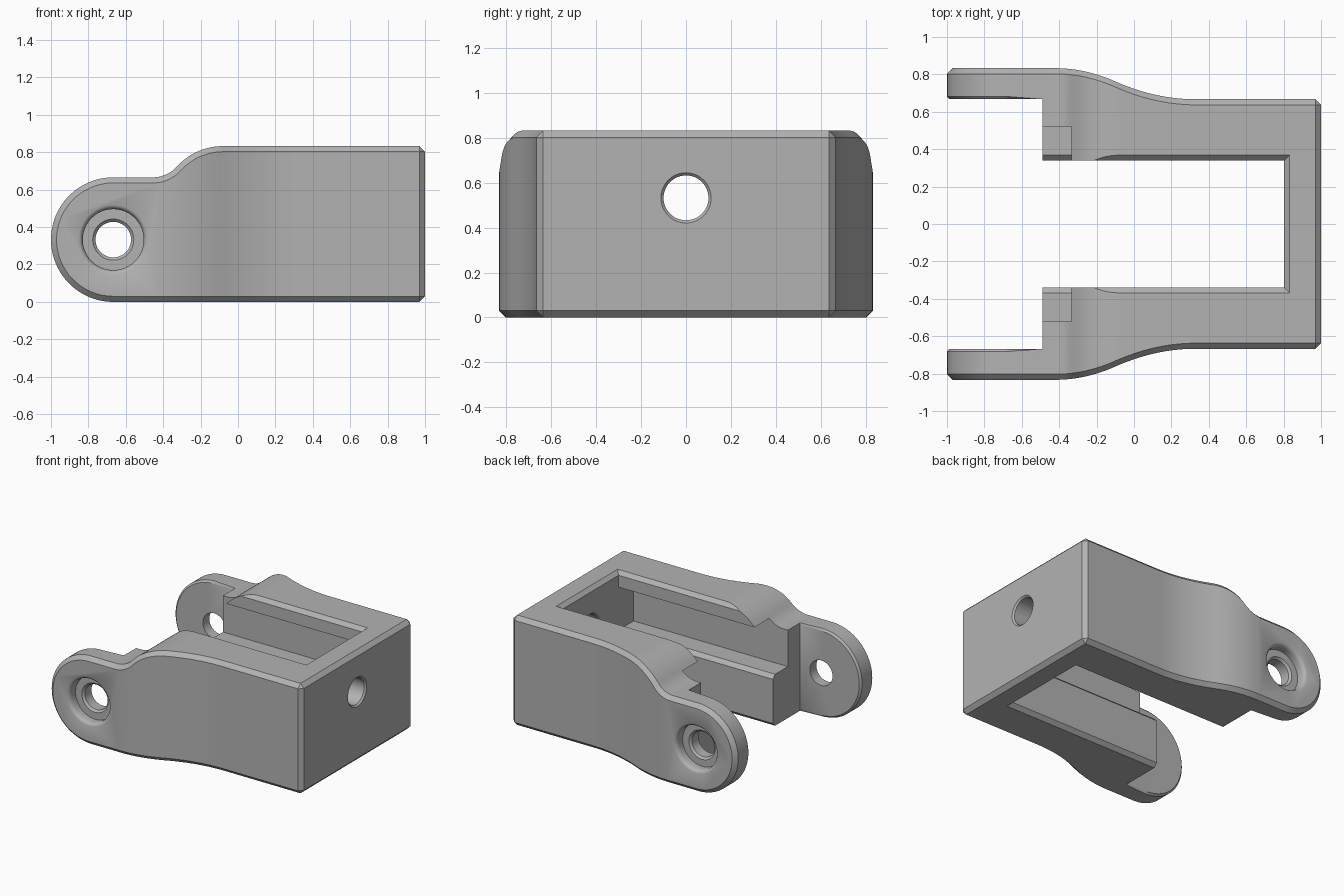
import bpy, bmesh, math
from mathutils import Vector, Matrix

old = bpy.data.objects.get("Cube")
if old:
    bpy.data.objects.remove(old, do_unlink=True)

ARM, HEIGHT, WIDE, STEP = 0.333, 0.833, 0.833, -0.49
CHAMFER, LIP = 0.03, 0.028
PIVOT = Vector((-0.667, 0, ARM))

grey = bpy.data.materials.new("plain_grey")
grey.use_nodes = True
colour = (0.45, 0.45, 0.45, 1)
grey.diffuse_color = colour
grey.node_tree.nodes["Principled BSDF"].inputs["Base Color"].default_value = colour


def make_object(name, bm):
    bmesh.ops.recalc_face_normals(bm, faces=bm.faces)
    mesh = bpy.data.meshes.new(name)
    bm.to_mesh(mesh)
    bm.free()
    obj = bpy.data.objects.new(name, mesh)
    bpy.context.collection.objects.link(obj)
    mesh.materials.append(grey)
    return obj


def arc(cx, cz, r, start, end, n):
    angles = [math.radians(start + (end - start) * i / n) for i in range(n + 1)]
    return [(cx + r * math.cos(a), cz + r * math.sin(a)) for a in angles]


def loft(name, rings):
    """Closed solid through equal-length rings of points."""
    bm = bmesh.new()
    loops = [[bm.verts.new(p) for p in ring] for ring in rings]
    n = len(loops[0])
    for a, b in zip(loops, loops[1:]):
        for i in range(n):
            j = (i + 1) % n
            bm.faces.new((a[i], a[j], b[j], b[i]))
    bm.faces.new(loops[0][::-1])
    bm.faces.new(loops[-1])
    return make_object(name, bm)


def lathe(name, profile, centre, axis, n=48):
    """Solid of revolution from (radius, distance along axis) pairs."""
    turn = Vector((0, 0, 1)).rotation_difference(Vector(axis)).to_matrix()
    rings = []
    for r, d in profile:
        rings.append([centre + turn @ Vector((r * math.cos(t), r * math.sin(t), d))
                      for t in (math.tau * i / n for i in range(n))])
    return loft(name, rings)


def cut(obj, cutter):
    mod = obj.modifiers.new("cut", 'BOOLEAN')
    mod.operation, mod.solver, mod.object = 'DIFFERENCE', 'EXACT', cutter
    bpy.context.view_layer.objects.active = obj
    bpy.ops.object.modifier_apply(modifier=mod.name)
    bpy.data.objects.remove(cutter, do_unlink=True)


def narrowing(x, x0=-0.42, l1=0.32, l2=0.43, total=0.166):
    """How far the outer side has moved inward at x (two blended arcs)."""
    slope = 2 * total / (l1 + l2)
    t = min(max(x - x0, 0), l1 + l2)
    if t < l1:
        return slope * t * t / (2 * l1)
    rest = l1 + l2 - t
    return total - slope * rest * rest / (2 * l2)


# Side profile: round pivot end, low arm, swept rise to the tall body
bend, r_low, r_high, crest = 48, 0.172, 0.333, -0.08
rise = (r_low + r_high) * math.sin(math.radians(bend))
profile = arc(PIVOT.x, ARM, ARM, 270, 90, 40)
profile += arc(crest - rise, 2 * ARM + r_low, r_low, 270, 270 + bend, 10)
profile += arc(crest, HEIGHT - r_high, r_high, 90 + bend, 90, 14)[1:]
profile += [(1, HEIGHT), (1, 0)]

bracket = loft("bracket_body", [[(x, y, z) for x, z in profile] for y in (-WIDE, WIDE)])

# Chamfer the outer rims and the closed end, then curve the sides inward
bm = bmesh.new()
bm.from_mesh(bracket.data)
edges = []
for e in bm.edges:
    a, b = (v.co for v in e.verts)
    if abs(a.y - b.y) < 0.001 or (a.x > 0.99 and b.x > 0.99):
        edges.append(e)
bmesh.ops.bevel(bm, geom=edges, offset=CHAMFER, segments=1, affect='EDGES')
for i in range(25):
    bmesh.ops.bisect_plane(bm, geom=bm.verts[:] + bm.edges[:] + bm.faces[:],
                           plane_co=(-0.42 + 0.75 * i / 24, 0, 0), plane_no=(1, 0, 0))
for v in bm.verts:
    v.co.y -= math.copysign(narrowing(v.co.x), v.co.y)
bm.to_mesh(bracket.data)
bm.free()


def rect(z, half, x1, x0=-0.7):
    return [(x0, -half, z), (x1, -half, z), (x1, half, z), (x0, half, z)]


# Gap between the pivot arms
cut(bracket, loft("arm_gap", [rect(z, 0.667, STEP, -1.2) for z in (-0.1, 1)]))

# Small chamfer on the inner rims of the arms
bm = bmesh.new()
bm.from_mesh(bracket.data)
rim = [e for e in bm.edges
       if all(abs(abs(v.co.y) - 0.667) < 0.001 and v.co.x < STEP + 0.001 for v in e.verts)
       and any(v.co.x < STEP - 0.001 for v in e.verts)
       and len(e.link_faces) == 2 and e.calc_face_angle() > 1]
bmesh.ops.bevel(bm, geom=rim, offset=0.014, segments=1, affect='EDGES')
bm.to_mesh(bracket.data)
bm.free()

# Pocket with chamfered mouths and a long side groove under the lip
inner, groove, ledge, ceiling, wall = 0.34, 0.52, 0.39, 0.715, 0.803
over = LIP + 0.02
levels = [(-0.02, inner + over, wall + over), (LIP, inner, wall),
          (ledge - LIP, inner, wall), (ledge, inner + LIP, wall),
          (ledge, groove, wall), (ceiling, groove, wall), (ceiling, inner, wall),
          (HEIGHT - LIP, inner, wall), (HEIGHT + 0.02, inner + over, wall + over)]
cut(bracket, loft("pocket", [rect(*level) for level in levels]))

# Pivot holes with rounded counterbores on the outside
half = [(0.095, 0.745), (0.11, 0.76), (0.163, 0.76), (0.163, 0.8), (0.167, 0.818),
        (0.175, 0.828), (0.187, 0.8335), (0.187, 0.9)]
cut(bracket, lathe("pivot_bore", [(r, -d) for r, d in half[::-1]] + half, PIVOT, (0, 1, 0)))

# Hole through the end wall
end_hole = [(0.12, 0.79), (0.1, 0.813), (0.1, 0.988), (0.113, 1.001), (0.113, 1.1)]
cut(bracket, lathe("end_hole", end_hole, Vector((0, 0, 0.533)), (1, 0, 0)))

bpy.ops.object.select_all(action='DESELECT')
bracket.select_set(True)
bpy.context.view_layer.objects.active = bracket
bpy.ops.object.shade_smooth_by_angle(angle=math.radians(28))
